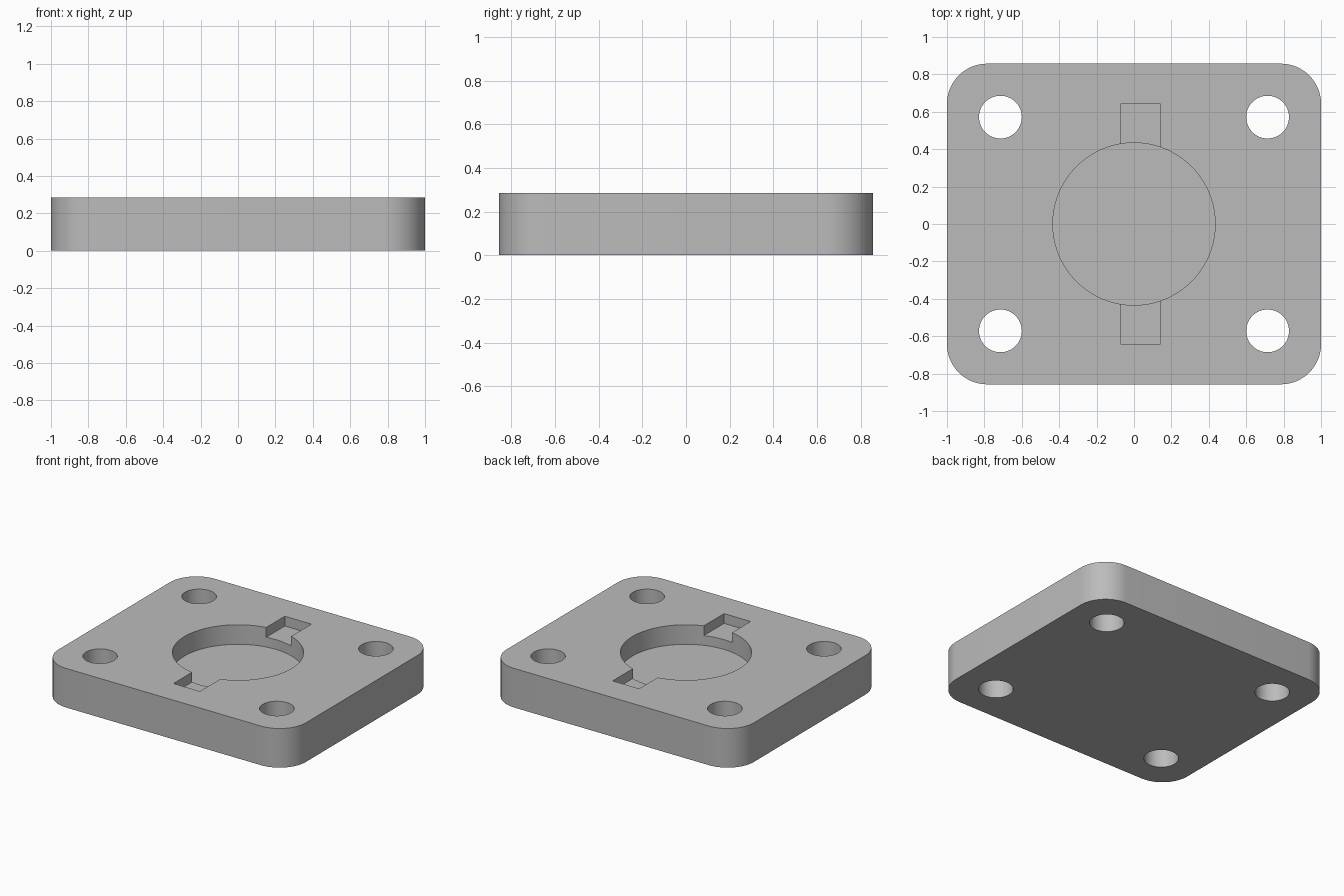
import bpy, bmesh, math

if "Cube" in bpy.data.objects:
    bpy.data.objects.remove(bpy.data.objects["Cube"], do_unlink=True)

U = 1 / 7                      # design unit: the plate is 14 x 12 x 2
TOP = 2 * U

grey = bpy.data.materials.new("plain_grey")
grey.use_nodes = True
colour = (0.5, 0.5, 0.5, 1)
grey.diffuse_color = colour
grey.node_tree.nodes["Principled BSDF"].inputs["Base Color"].default_value = colour


def prism(name, outline, z0, z1):
    """Extrude a closed outline between two heights."""
    bm = bmesh.new()
    face = bm.faces.new([bm.verts.new((x, y, z0)) for x, y in outline])
    top = bmesh.ops.extrude_face_region(bm, geom=[face])["geom"]
    bmesh.ops.translate(bm, vec=(0, 0, z1 - z0),
                        verts=[v for v in top if isinstance(v, bmesh.types.BMVert)])
    bmesh.ops.recalc_face_normals(bm, faces=bm.faces)
    mesh = bpy.data.meshes.new(name)
    bm.to_mesh(mesh)
    bm.free()
    mesh.materials.append(grey)
    obj = bpy.data.objects.new(name, mesh)
    bpy.context.collection.objects.link(obj)
    return obj


def arc(cx, cy, r, start, sweep, n):
    return [(cx + r * math.cos(start + sweep * i / n),
             cy + r * math.sin(start + sweep * i / n)) for i in range(n + 1)]


def circle(cx, cy, r, n=64):
    return arc(cx, cy, r, 0, math.tau, n)[:-1]


# Plate with rounded corners
R = 1.5 * U
outline = []
for i, (sx, sy) in enumerate([(1, 1), (-1, 1), (-1, -1), (1, -1)]):
    outline += arc(sx * (7 * U - R), sy * (6 * U - R), R, i * math.pi / 2, math.pi / 2, 16)
plate = prism("mounting_plate", outline, 0, TOP)

# Cutters: round pocket, shallower offset key slot, four bolt holes
cutters = [
    prism("pocket_cutter", circle(0, 0, 0.434, 96), U, TOP + U),
    prism("key_slot_cutter", [(-0.5 * U, -4.5 * U), (U, -4.5 * U),
                              (U, 4.5 * U), (-0.5 * U, 4.5 * U)], 1.5 * U, TOP + 0.5 * U),
]
for sx in (-1, 1):
    for sy in (-1, 1):
        cutters.append(prism("bolt_hole_cutter", circle(sx * 5 * U, sy * 4 * U, 0.8 * U),
                             -U, TOP + U))

bpy.ops.object.select_all(action="DESELECT")
bpy.context.view_layer.objects.active = plate
plate.select_set(True)
for cutter in cutters:
    cut = plate.modifiers.new("cut", "BOOLEAN")
    cut.operation = "DIFFERENCE"
    cut.solver = "EXACT"
    cut.object = cutter
    bpy.ops.object.modifier_apply(modifier=cut.name)
    bpy.data.objects.remove(cutter, do_unlink=True)

# Smooth round walls, sharp rims
bpy.ops.object.shade_smooth_by_angle(angle=math.radians(30))
